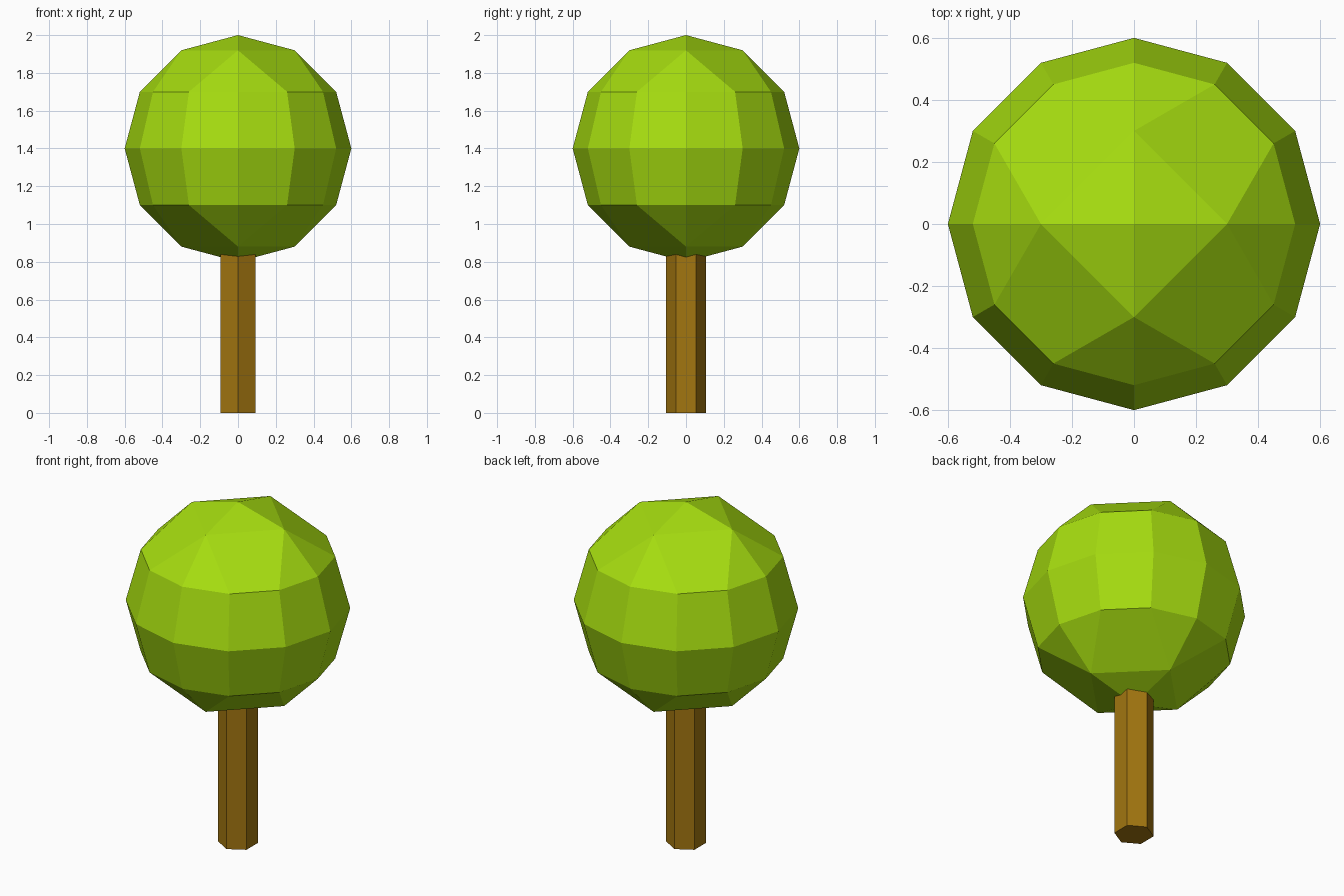
import bpy, bmesh
from math import radians, sin, cos, pi

cube = bpy.data.objects.get("Cube")
if cube:
    bpy.data.objects.remove(cube, do_unlink=True)


def material(name, color):
    mat = bpy.data.materials.new(name)
    mat.use_nodes = True
    mat.diffuse_color = color
    mat.node_tree.nodes["Principled BSDF"].inputs["Base Color"].default_value = color
    return mat


def add_object(name, bm, mat):
    bmesh.ops.recalc_face_normals(bm, faces=bm.faces)
    mesh = bpy.data.meshes.new(name)
    bm.to_mesh(mesh)
    bm.free()
    mesh.materials.append(mat)
    obj = bpy.data.objects.new(name, mesh)
    bpy.context.collection.objects.link(obj)
    return obj


def ring(bm, count, latitude, radius, height):
    """Evenly spaced vertices on one latitude of a ball."""
    r, z = radius * cos(latitude), height + radius * sin(latitude)
    return [bm.verts.new((r * sin(2 * pi * i / count), -r * cos(2 * pi * i / count), z))
            for i in range(count)]


leaf_green = material("leaf green", (0.38, 0.72, 0.005, 1))
bark_brown = material("bark brown", (0.36, 0.18, 0.005, 1))

# Crown: twelve-sided ball whose caps narrow to four corners and a point
bm = bmesh.new()
radius, height, sides = 0.6, 1.4, 12
equator = ring(bm, sides, 0, radius, height)
for s in (1, -1):
    wide = ring(bm, sides, s * radians(30), radius, height)
    cap = ring(bm, 4, s * radians(60), radius, height)
    pole = bm.verts.new((0, 0, height + s * radius))
    for i in range(sides):
        j = (i + 1) % sides
        bm.faces.new((equator[i], equator[j], wide[j], wide[i]))
    for k in range(4):
        c, d, i = cap[k], cap[(k + 1) % 4], 3 * k
        bm.faces.new((c, wide[i - 1], wide[i]))
        bm.faces.new((c, wide[i], wide[i + 1]))
        bm.faces.new((c, wide[i + 1], wide[i + 2], d))
        bm.faces.new((c, d, pole))
add_object("crown", bm, leaf_green)

# Trunk: hexagonal post reaching into the crown
bm = bmesh.new()
foot = ring(bm, 6, 0, 0.106, 0)
top = ring(bm, 6, 0, 0.106, 0.9)
bm.faces.new(foot)
bm.faces.new(top)
for i in range(6):
    j = (i + 1) % 6
    bm.faces.new((foot[i], foot[j], top[j], top[i]))
add_object("trunk", bm, bark_brown)
